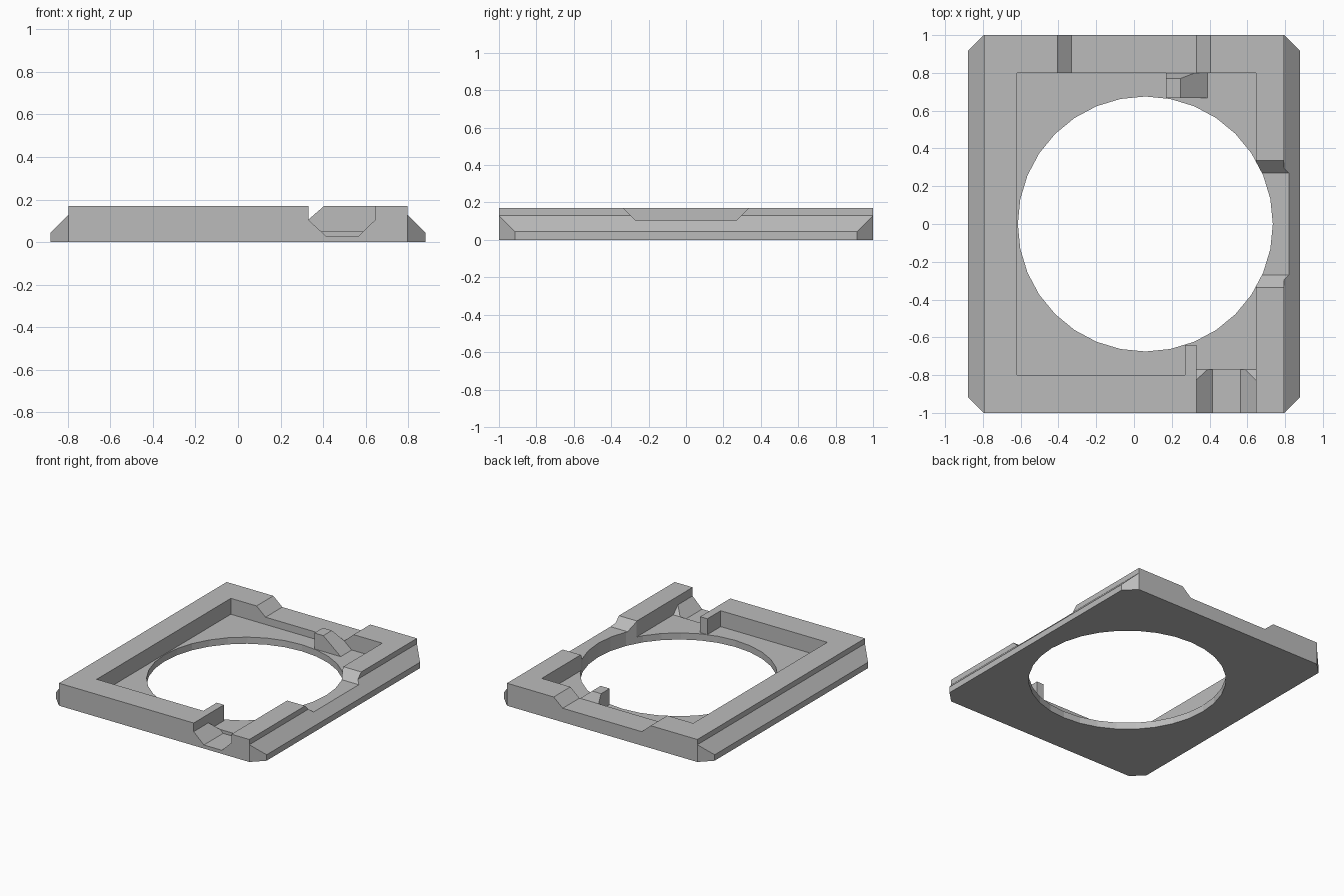
import bpy
import bmesh
import math
from mathutils import Vector

cube = bpy.data.objects.get("Cube")
if cube:
    bpy.data.objects.remove(cube, do_unlink=True)

grey = bpy.data.materials.new("plain grey")
grey.use_nodes = True
GREY = (0.5, 0.5, 0.5, 1)
grey.diffuse_color = GREY
grey.node_tree.nodes["Principled BSDF"].inputs["Base Color"].default_value = GREY


def prism(name, profile, axis, start, end, planes=()):
    """Extrude a 2D profile along an axis, then trim it with (point, normal) planes."""
    place = {
        "x": lambda a, b, t: (t, a, b),
        "y": lambda a, b, t: (a, t, b),
        "z": lambda a, b, t: (a, b, t),
    }[axis]
    bm = bmesh.new()
    face = bm.faces.new([bm.verts.new(place(a, b, start)) for a, b in profile])
    extruded = bmesh.ops.extrude_face_region(bm, geom=[face])["geom"]
    moved = [v for v in extruded if isinstance(v, bmesh.types.BMVert)]
    bmesh.ops.translate(bm, verts=moved, vec=place(0, 0, end - start))
    for point, normal in planes:
        bmesh.ops.bisect_plane(bm, geom=bm.verts[:] + bm.edges[:] + bm.faces[:],
                               plane_co=point, plane_no=normal, clear_outer=True)
        bmesh.ops.holes_fill(bm, edges=[e for e in bm.edges if e.is_boundary])
    bmesh.ops.recalc_face_normals(bm, faces=bm.faces)
    mesh = bpy.data.meshes.new(name)
    bm.to_mesh(mesh)
    bm.free()
    mesh.materials.append(grey)
    obj = bpy.data.objects.new(name, mesh)
    bpy.context.collection.objects.link(obj)
    return obj


def cut(body, cutter):
    cutter.hide_render = True
    mod = body.modifiers.new(cutter.name, "BOOLEAN")
    mod.operation = "DIFFERENCE"
    mod.solver = "EXACT"
    mod.object = cutter
    bpy.context.view_layer.objects.active = body
    bpy.ops.object.modifier_apply(modifier=mod.name)
    bpy.data.objects.remove(cutter, do_unlink=True)


TOP, FLOOR, SILL = 0.17, 0.05, 0.105
ABOVE = 0.4

# Frame with sloped side flanges and clipped corners
half = [(0.88, 0), (0.88, 0.045), (0.795, 0.13), (0.795, TOP)]
section = half + [(-x, z) for x, z in reversed(half)]
corners = [(Vector((0.795 * sx, sy, 0)), Vector((sx, sy, 0)))
           for sx in (1, -1) for sy in (1, -1)]
frame = prism("frame", section, "y", -1, 1, corners)

# Recessed tray, leaving a post beside the front opening
cut(frame, prism("tray", [(-0.62, -0.8), (0.27, -0.8), (0.27, -0.64), (0.33, -0.64),
                          (0.33, -0.7), (0.645, -0.7), (0.645, 0.8), (-0.62, 0.8)],
                 "z", FLOOR, ABOVE))

# Sloped inner lip behind the front opening
cut(frame, prism("inner_lip", [(-0.6, FLOOR), (-0.77, FLOOR), (-0.83, 0.11),
                               (-0.83, ABOVE), (-0.6, ABOVE)], "x", 0.33, 0.645))

# Front opening with a trough-shaped bottom
cut(frame, prism("front_opening", [(0.33, ABOVE), (0.33, SILL), (0.415, 0.027),
                                   (0.565, 0.027), (0.645, SILL), (0.645, ABOVE)],
                 "y", -1.1, -0.77))


# Flared notches in the back and right walls
def flared(bottom, top):
    far = bottom + (top - bottom) * (ABOVE - SILL) / (TOP - SILL)
    return [(-far, ABOVE), (-bottom, SILL), (bottom, SILL), (far, ABOVE)]


cut(frame, prism("back_notch", flared(0.33, 0.405), "y", 0.75, 1.1))
cut(frame, prism("right_notch", flared(0.27, 0.335), "x", 0.6, 1.0))

# Round hole through the whole height
SIDES, RADIUS = 32, 0.675
ring = [(0.06 + RADIUS * math.cos(math.tau * i / SIDES),
         RADIUS * math.sin(math.tau * i / SIDES)) for i in range(SIDES)]
cut(frame, prism("round_hole", ring, "z", -0.2, ABOVE))

# Ramp block against the back wall, sloped down to the notch
prism("ramp_block", [(0.17, 0.04), (0.17, TOP), (0.245, TOP), (0.39, FLOOR), (0.39, 0.04)],
      "y", 0.668, 0.81, [(Vector((0, 0.77, TOP)), Vector((0, 0.065, 0.03)))])
